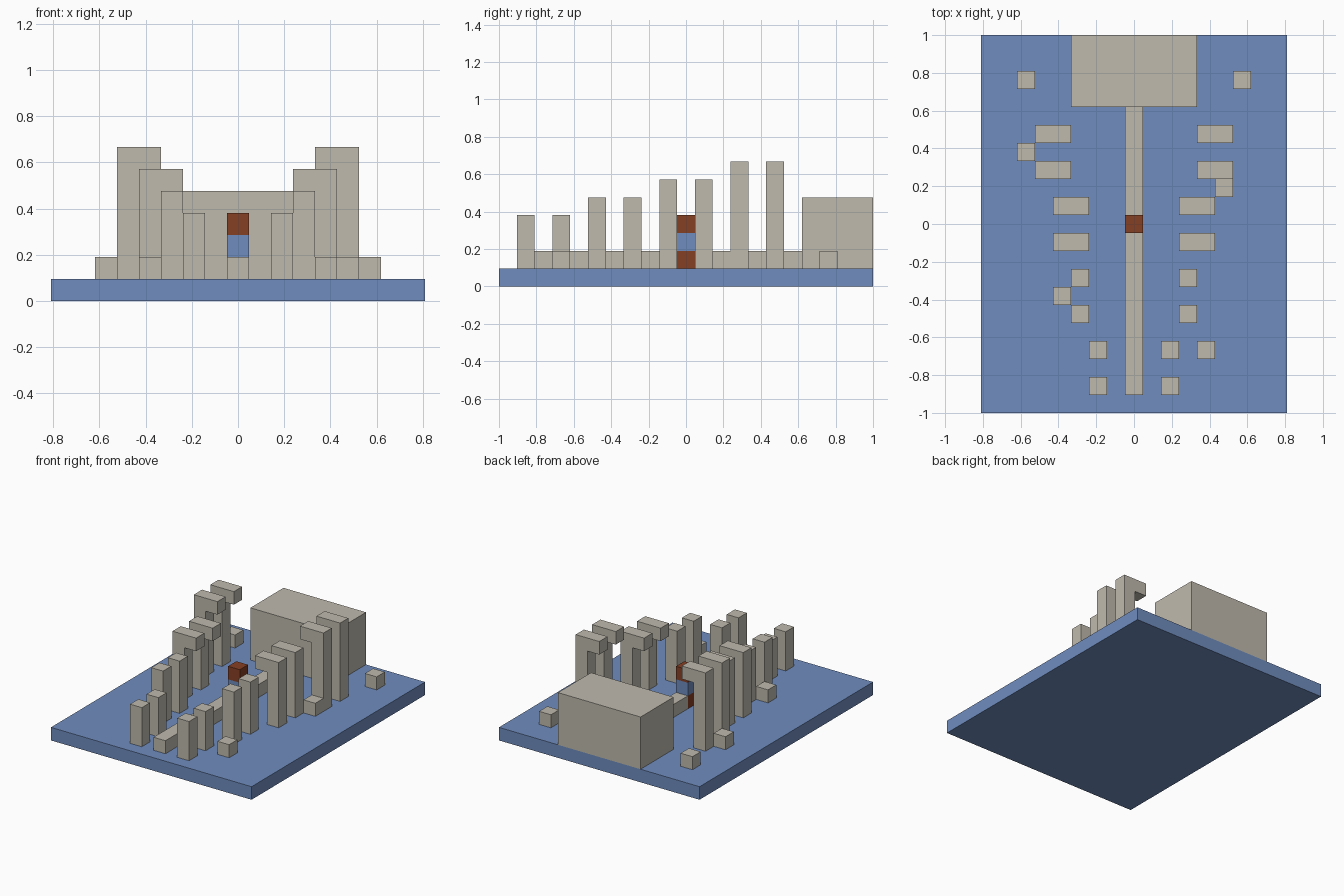
import bpy
import bmesh

cube = bpy.data.objects.get("Cube")
if cube:
    bpy.data.objects.remove(cube, do_unlink=True)

U = 2 / 21  # edge of one building block


def material(name, rgb):
    mat = bpy.data.materials.new(name)
    mat.use_nodes = True
    mat.diffuse_color = (*rgb, 1)
    mat.node_tree.nodes["Principled BSDF"].inputs["Base Color"].default_value = (*rgb, 1)
    return mat


blue = material("water_blue", (0.16, 0.265, 0.52))
stone = material("pale_stone", (0.52, 0.49, 0.42))
brown = material("rust_brown", (0.235, 0.05, 0.017))


def block(name, mat, xs, ys, zs):
    """Box spanning inclusive block cells in x, y and z."""
    bm = bmesh.new()
    bmesh.ops.create_cube(bm, size=1)
    for v in bm.verts:
        v.co.x = (xs[1] + 0.5 if v.co.x > 0 else xs[0] - 0.5) * U
        v.co.y = (ys[1] + 0.5 if v.co.y > 0 else ys[0] - 0.5) * U
        v.co.z = (zs[1] + 1 if v.co.z > 0 else zs[0]) * U
    mesh = bpy.data.meshes.new(name)
    bm.to_mesh(mesh)
    bm.free()
    mesh.materials.append(mat)
    obj = bpy.data.objects.new(name, mesh)
    bpy.context.collection.objects.link(obj)
    return obj


# Base slab and rear hall
block("base", blue, (-8, 8), (-10, 10), (0, 0))
block("rear_hall", stone, (-3, 3), (7, 10), (1, 4))

# Raised central path, broken by the centre marker
block("path_front", stone, (0, 0), (-9, -1), (1, 1))
block("path_rear", stone, (0, 0), (1, 6), (1, 1))

# Centre marker of stacked blocks
for level, mat in enumerate((brown, blue, brown), start=1):
    block(f"centre_marker_{level}", mat, (0, 0), (0, 0), (level, level))

# Mirrored pillars growing towards the rear; the tall ones carry inward ledges
# Each entry: column, rows, top level, has ledge
pillars = [
    (2, (-9, -7), 3, False),
    (3, (-5, -3), 4, False),
    (4, (-1, 1), 5, True),
    (5, (3, 5), 6, True),
]
for column, rows, top, ledge in pillars:
    for row in rows:
        for side, label in ((1, "left"), (-1, "right")):
            x = side * column
            block(f"pillar_{label}", stone, (x, x), (row, row), (1, top))
            if ledge:
                x -= side
                block(f"pillar_ledge_{label}", stone, (x, x), (row, row), (top, top))

# Scattered low stones
for x, y in ((-6, 8), (6, 8), (-6, 4), (5, 2), (-4, -4), (4, -7)):
    block("low_stone", stone, (x, x), (y, y), (1, 1))
